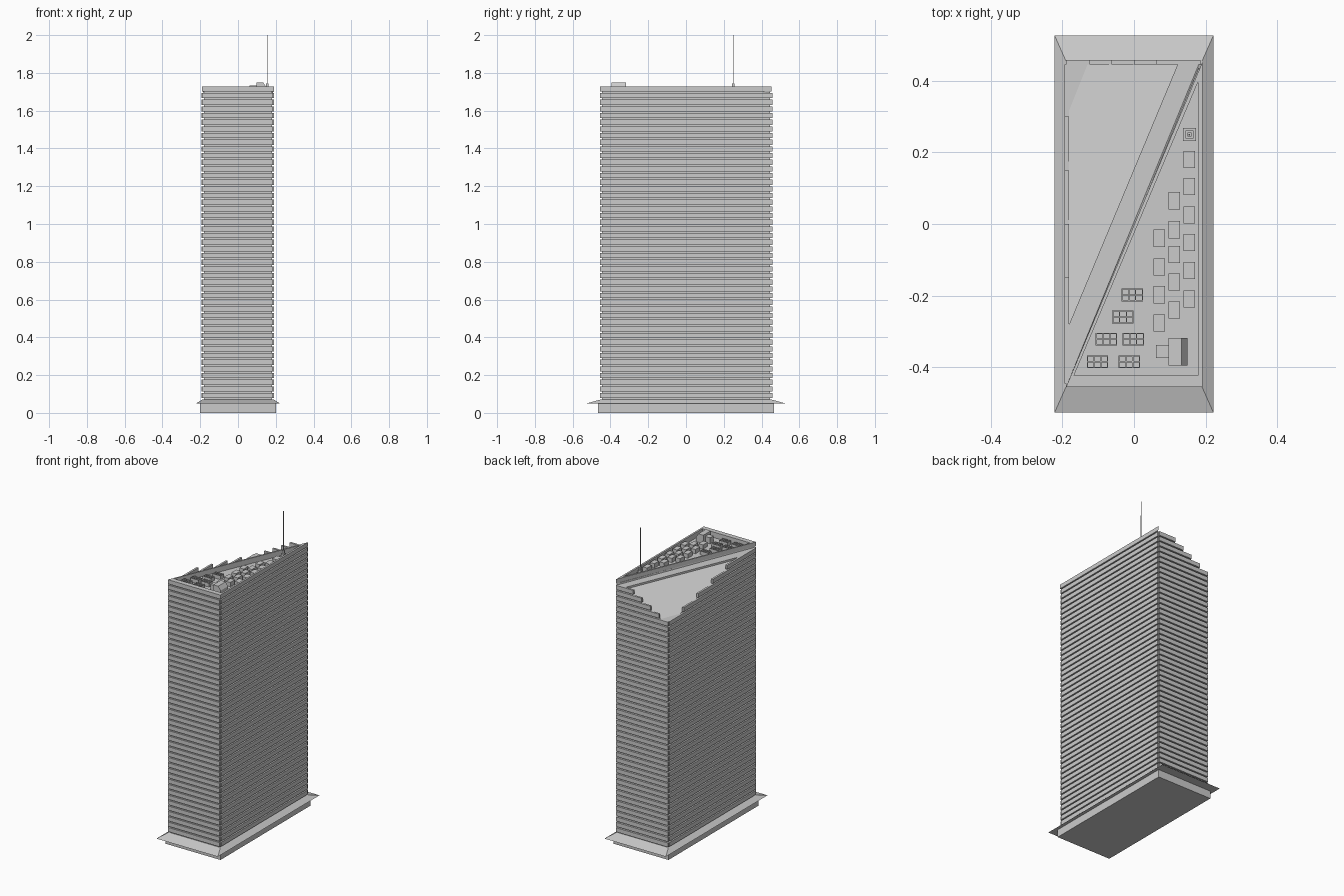
import bpy, bmesh

if "Cube" in bpy.data.objects:
    bpy.data.objects.remove(bpy.data.objects["Cube"])

grey = bpy.data.materials.new("concrete_grey")
grey.diffuse_color = (0.6, 0.6, 0.6, 1)
grey.use_nodes = True
grey.node_tree.nodes["Principled BSDF"].inputs["Base Color"].default_value = grey.diffuse_color

Z0, PITCH, GAP = 0.07, 0.0353, 0.008
ROOF = Z0 + 46 * PITCH          # sunken roof level
LOW = Z0 + 42 * PITCH           # low corner of the sloped roof
TOP = Z0 + 47 * PITCH           # parapet top


def finish(name, bm):
    bmesh.ops.recalc_face_normals(bm, faces=bm.faces)
    mesh = bpy.data.meshes.new(name)
    bm.to_mesh(mesh)
    bm.free()
    mesh.materials.append(grey)
    ob = bpy.data.objects.new(name, mesh)
    bpy.context.collection.objects.link(ob)
    return ob


def loft(bm, low, z0, high, z1):
    """Solid between two outlines with the same number of points."""
    a = [bm.verts.new((x, y, z0)) for x, y in low]
    b = [bm.verts.new((x, y, z1)) for x, y in high]
    bm.faces.new(a)
    bm.faces.new(b)
    for i in range(len(a)):
        j = (i + 1) % len(a)
        bm.faces.new((a[i], a[j], b[j], b[i]))


def rect(x0, x1, y0, y1):
    return [(x0, y0), (x1, y0), (x1, y1), (x0, y1)]


def box(bm, x0, x1, y0, y1, z0, z1):
    r = rect(x0, x1, y0, y1)
    loft(bm, r, z0, r, z1)


def frame(bm, outer, inner, z0, z1):
    """Closed wall between an outer and an inner outline."""
    n = len(outer)
    rings = [[bm.verts.new((x, y, z)) for x, y in p]
             for p, z in ((outer, z0), (outer, z1), (inner, z1), (inner, z0))]
    for k in range(4):
        a, b = rings[k], rings[(k + 1) % 4]
        for i in range(n):
            j = (i + 1) % n
            bm.faces.new((a[i], a[j], b[j], b[i]))


# Plinth and sloping canopy
bm = bmesh.new()
box(bm, -0.2, 0.2, -0.467, 0.467, 0, 0.05)
finish("plinth", bm)
bm = bmesh.new()
loft(bm, rect(-0.222, 0.222, -0.527, 0.527), 0.05,
     rect(-0.19, 0.19, -0.455, 0.455), Z0)
finish("canopy", bm)

# Tower core with the high diagonal half, ledge and sloped roof
X, Y = 0.181, 0.446
bm = bmesh.new()
box(bm, -X, X, -Y, Y, Z0 - 0.005, LOW)
high = [(-X, -Y), (X, -Y), (X, Y), (0.122, Y), (-X, -0.28)]
loft(bm, high, LOW, high, ROOF)
slope_low = [(-X, -0.28), (0.122, Y), (-0.13, Y), (-X, 0.318)]
slope_top = [(-X, -0.28), (0.122, Y), (0.121, Y), (-X, -0.279)]
loft(bm, slope_low, LOW, slope_top, ROOF - 0.012)
finish("tower_core", bm)

# Facade bands, stepping down beside the sloped roof
bm = bmesh.new()
for k in range(46):
    z0, z1 = Z0 + k * PITCH + GAP, Z0 + (k + 1) * PITCH
    step = k - 42
    left_end = Y if step < 0 else 0.30 - 0.15 * step
    back_start = -0.19 if step < 0 else -0.125 + 0.0625 * step
    box(bm, -0.19, 0.186, -0.456, -Y, z0, z1)
    box(bm, X, 0.191, -Y, Y, z0, z1)
    box(bm, -0.194, -X, -Y, left_end, z0, z1)
    box(bm, back_start, 0.186, Y, 0.459, z0, z1)
finish("facade_bands", bm)

# Triangular parapet around the sunken roof
bm = bmesh.new()
inner = [(-0.168, -0.424), (0.179, -0.424), (0.179, 0.397)]
frame(bm, [(-X, -Y), (X, -Y), (X, Y - 0.01)], inner, ROOF, ROOF + GAP)
frame(bm, [(-0.19, -0.456), (0.191, -0.456), (0.191, 0.452)], inner, ROOF + GAP, TOP)
# diagonal wall foot
loft(bm, [(-X, -Y), (-0.168, -0.424), (0.179, 0.397), (X, Y)], ROOF,
     [(-0.186, -Y), (-0.168, -0.424), (0.179, 0.397), (0.189, Y)], ROOF + GAP)
finish("parapet", bm)

# Rows of roof units
bm = bmesh.new()
rows = {0.155: (0.18, 0.105, 0.025, -0.052, -0.13, -0.21),
        0.113: (0.065, -0.016, -0.085, -0.162, -0.24),
        0.07: (-0.04, -0.12, -0.198, -0.277)}
for x, ys in rows.items():
    for y in ys:
        box(bm, x - 0.016, x + 0.016, y - 0.024, y + 0.024, ROOF, ROOF + 0.028)
finish("roof_units", bm)

# Cooling units with a raised grille of six bays
bm = bmesh.new()
for x, y in ((-0.005, -0.198), (-0.031, -0.26), (-0.077, -0.322),
             (-0.002, -0.322), (-0.102, -0.385), (-0.013, -0.385)):
    box(bm, x - 0.03, x + 0.03, y - 0.018, y + 0.018, ROOF, ROOF + 0.018)
    za, zb = ROOF + 0.018, ROOF + 0.025
    for i in range(4):
        cx = x - 0.0285 + 0.019 * i
        box(bm, cx - 0.0015, cx + 0.0015, y - 0.018, y + 0.018, za, zb)
    for i in range(3):
        cy = y - 0.0165 + 0.0165 * i
        box(bm, x - 0.03, x + 0.03, cy - 0.0015, cy + 0.0015, za, zb)
finish("cooling_units", bm)

# Lift penthouse with a steep sloped side, and its annex
bm = bmesh.new()
loft(bm, rect(0.097, 0.15, -0.395, -0.318), ROOF,
     rect(0.097, 0.15, -0.395, -0.318), ROOF + 0.03)
loft(bm, rect(0.097, 0.15, -0.395, -0.318), ROOF + 0.03,
     rect(0.097, 0.133, -0.395, -0.318), ROOF + 0.055)
box(bm, 0.062, 0.097, -0.374, -0.338, ROOF, ROOF + 0.04)
finish("penthouse", bm)

# Antenna on a stepped foot
bm = bmesh.new()
for half, z0, z1 in ((0.018, 0, 0.012), (0.011, 0.012, 0.03), (0.006, 0.03, 0.05),
                     (0.0022, 0.05, 0.21), (0.0012, 0.21, 2.0 - ROOF)):
    box(bm, 0.155 - half, 0.155 + half, 0.25 - half, 0.25 + half, ROOF + z0, ROOF + z1)
finish("antenna", bm)
